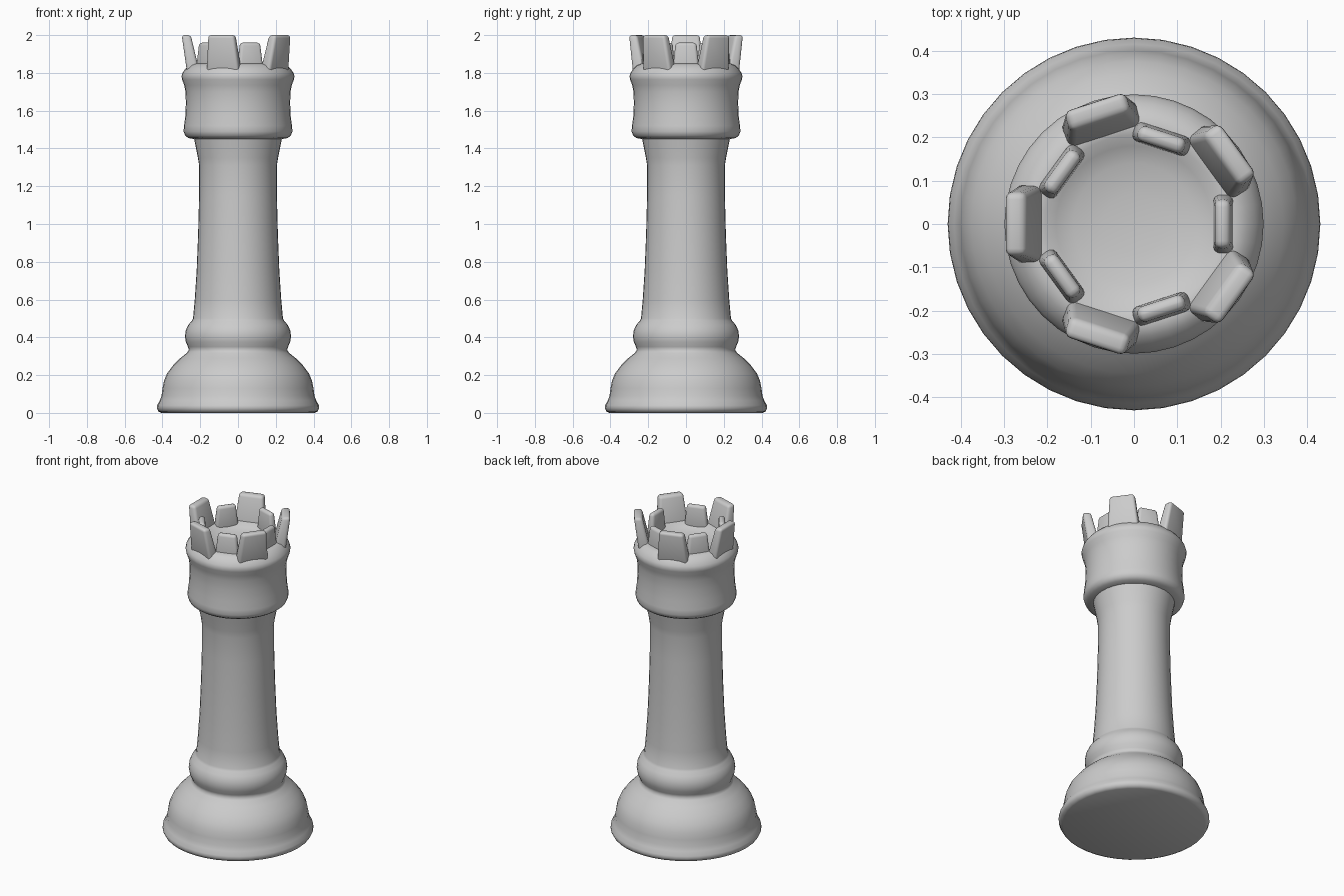
import bpy, bmesh
from math import radians, pi
from mathutils import Matrix

if "Cube" in bpy.data.objects:
    bpy.data.objects.remove(bpy.data.objects["Cube"])


def finish(bm, name, angle):
    bmesh.ops.recalc_face_normals(bm, faces=bm.faces[:])
    mesh = bpy.data.meshes.new(name)
    bm.to_mesh(mesh)
    bm.free()
    obj = bpy.data.objects.new(name, mesh)
    bpy.context.collection.objects.link(obj)
    bpy.ops.object.select_all(action='DESELECT')
    bpy.context.view_layer.objects.active = obj
    obj.select_set(True)
    bpy.ops.object.shade_smooth_by_angle(angle=radians(angle))
    return obj


def lathe(name, profile, steps=40):
    bm = bmesh.new()
    verts = [bm.verts.new((r, 0, z)) for r, z in profile]
    edges = [bm.edges.new(p) for p in zip(verts, verts[1:])]
    bmesh.ops.spin(bm, geom=verts + edges, cent=(0, 0, 0), axis=(0, 0, 1),
                   angle=2 * pi, steps=steps)
    bmesh.ops.remove_doubles(bm, verts=bm.verts[:], dist=1e-4)
    return finish(bm, name, 50)


def merlon(name, angle, z0, z1, base, top):
    """Tapered block; base and top are (inner radius, outer radius, width)."""
    bm = bmesh.new()
    bmesh.ops.create_cube(bm, size=1)
    for v in bm.verts:
        inner, outer, width = top if v.co.z > 0 else base
        v.co = (outer if v.co.x > 0 else inner,
                width / 2 if v.co.y > 0 else -width / 2,
                z1 if v.co.z > 0 else z0)
    bmesh.ops.bevel(bm, geom=bm.edges[:], offset=0.016, segments=3,
                    profile=0.5, affect='EDGES', clamp_overlap=True)
    bm.transform(Matrix.Rotation(radians(angle), 4, 'Z'))
    return finish(bm, name, 60)


# Foot, collar, column, head and dished top as one turned profile
lathe("tower_body", [
    (0, 0), (.405, 0), (.422, .008), (.43, .025), (.428, .04), (.415, .065),
    (.405, .09), (.4, .13), (.392, .17), (.375, .21), (.345, .25),
    (.305, .29), (.27, .318), (.26, .333), (.265, .35), (.276, .375),
    (.281, .405), (.277, .435), (.264, .465), (.245, .487), (.238, .5),
    (.229, .6), (.219, .75), (.211, .95), (.206, 1.15), (.206, 1.31),
    (.212, 1.35), (.224, 1.41), (.232, 1.45), (.262, 1.455), (.28, 1.468),
    (.288, 1.49), (.286, 1.52), (.279, 1.57), (.276, 1.64), (.278, 1.7),
    (.285, 1.735), (.296, 1.765), (.299, 1.782), (.294, 1.8), (.28, 1.82),
    (.26, 1.84), (.235, 1.85), (.205, 1.846), (.18, 1.83), (.14, 1.816),
    (.07, 1.808), (0, 1.805)])

# Crown: large outer merlons leaning outward, small inner ones between them
for i in range(5):
    merlon(f"outer_merlon_{i + 1}", 36 + 72 * i, 1.79, 2.0,
           (.2, .268, .185), (.25, .298, .145))
    merlon(f"inner_merlon_{i + 1}", 72 * i, 1.8, 1.96,
           (.182, .232, .145), (.187, .222, .11))
